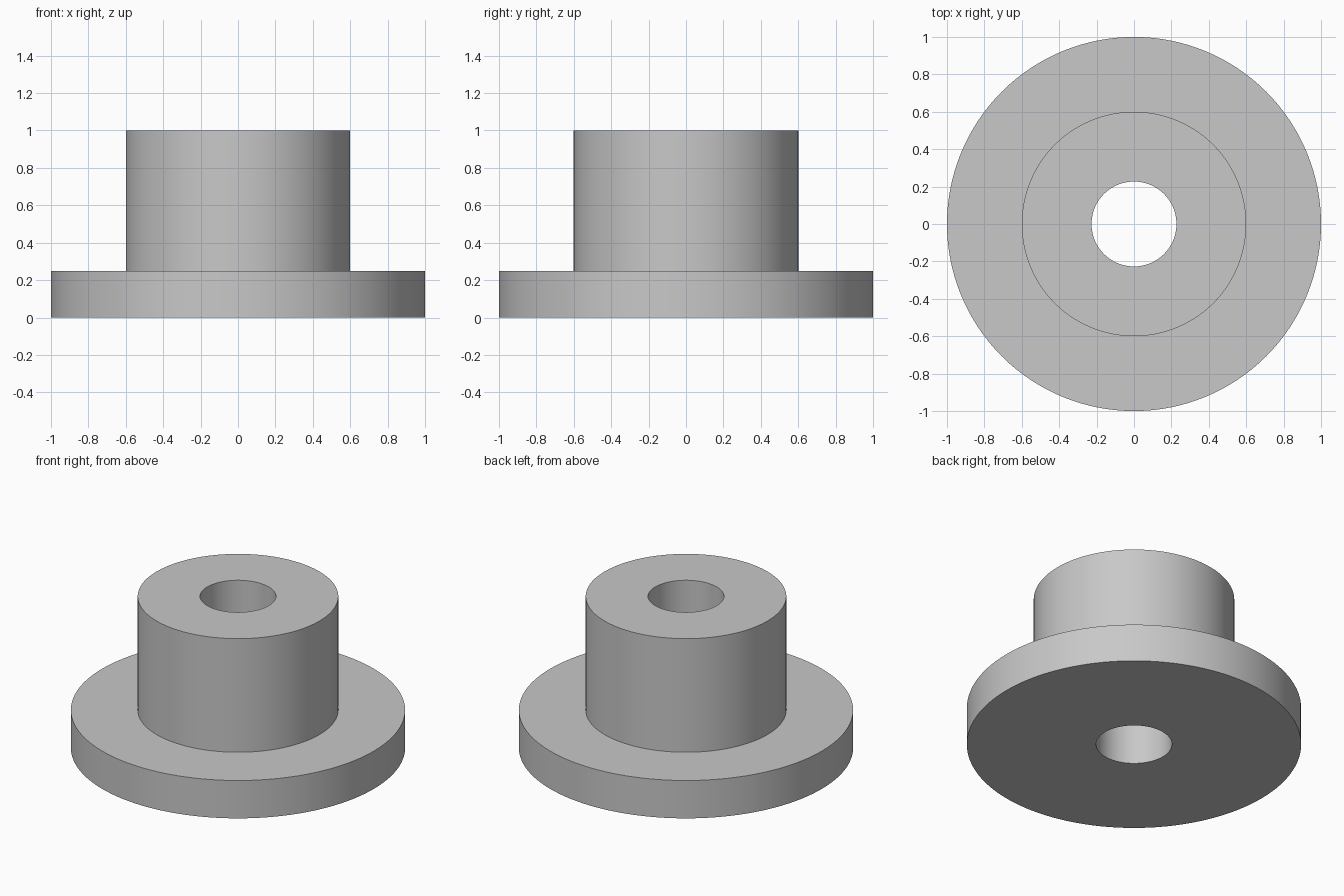
import bpy
import bmesh
import math

SEGMENTS = 128
BORE, HUB, FLANGE = 0.227, 0.6, 1.0   # radii
FLANGE_TOP, HUB_TOP = 0.25, 1.0       # heights

cube = bpy.data.objects.get("Cube")
if cube:
    bpy.data.objects.remove(cube, do_unlink=True)

# Plain grey material
grey = bpy.data.materials.new("plain grey")
grey.use_nodes = True
colour = (0.58, 0.58, 0.58, 1)
grey.diffuse_color = colour
grey.node_tree.nodes["Principled BSDF"].inputs["Base Color"].default_value = colour


def lathe(name, profile, material):
    """Turn a closed (radius, height) profile around the z axis."""
    bm = bmesh.new()
    rings = []
    for i in range(SEGMENTS):
        a = math.tau * i / SEGMENTS
        rings.append([bm.verts.new((r * math.cos(a), r * math.sin(a), z)) for r, z in profile])
    for i, ring in enumerate(rings):
        after = rings[(i + 1) % SEGMENTS]
        for j in range(len(profile)):
            k = (j + 1) % len(profile)
            bm.faces.new((ring[j], after[j], after[k], ring[k]))
    bmesh.ops.recalc_face_normals(bm, faces=bm.faces)
    mesh = bpy.data.meshes.new(name)
    bm.to_mesh(mesh)
    bm.free()
    mesh.materials.append(material)
    obj = bpy.data.objects.new(name, mesh)
    bpy.context.collection.objects.link(obj)
    bpy.ops.object.select_all(action="DESELECT")
    obj.select_set(True)
    bpy.context.view_layer.objects.active = obj
    bpy.ops.object.shade_smooth_by_angle(angle=math.radians(30))
    return obj


# Flanged bushing: wide flange, hub and through bore in one solid
lathe("flanged_bushing", [
    (BORE, 0), (FLANGE, 0), (FLANGE, FLANGE_TOP),
    (HUB, FLANGE_TOP), (HUB, HUB_TOP), (BORE, HUB_TOP),
], grey)
